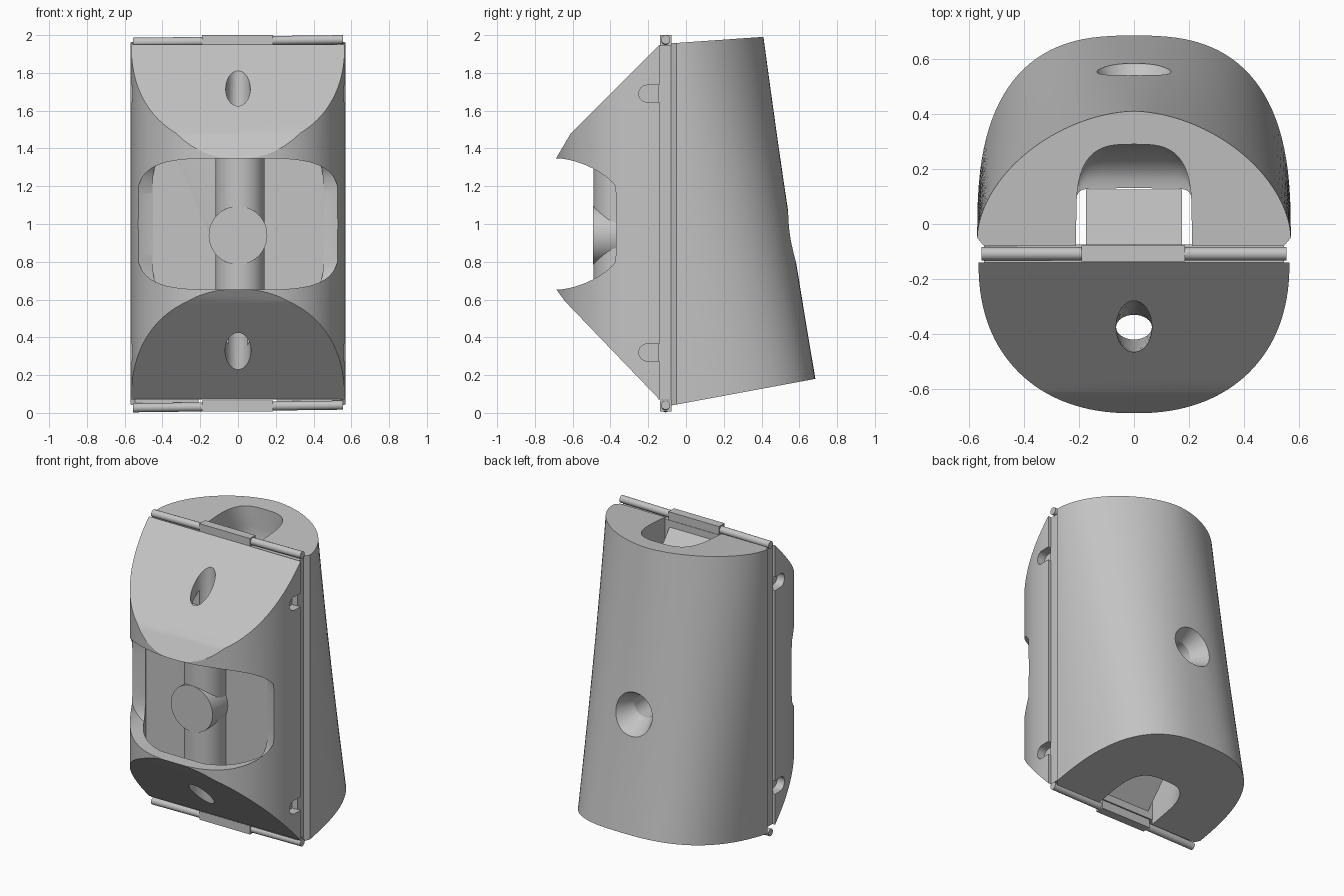
import bpy, bmesh, math
from mathutils import Vector

if "Cube" in bpy.data.objects:
    bpy.data.objects.remove(bpy.data.objects["Cube"])

grey = bpy.data.materials.new("plain grey")
grey.use_nodes = True
grey.diffuse_color = (0.55, 0.55, 0.55, 1)
grey.node_tree.nodes["Principled BSDF"].inputs["Base Color"].default_value = grey.diffuse_color


def loft(name, rings):
    """Closed solid through rings of equal point count."""
    bm = bmesh.new()
    rows = [[bm.verts.new(p) for p in ring] for ring in rings]
    n = len(rows[0])
    for a, b in zip(rows, rows[1:]):
        for i in range(n):
            j = (i + 1) % n
            bm.faces.new((a[i], a[j], b[j], b[i]))
    bm.faces.new(rows[0][::-1])
    bm.faces.new(rows[-1])
    bmesh.ops.recalc_face_normals(bm, faces=bm.faces)
    mesh = bpy.data.meshes.new(name)
    bm.to_mesh(mesh)
    bm.free()
    obj = bpy.data.objects.new(name, mesh)
    bpy.context.collection.objects.link(obj)
    mesh.materials.append(grey)
    return obj


def boolean(obj, cutter, operation="DIFFERENCE"):
    mod = obj.modifiers.new("cut", "BOOLEAN")
    mod.operation, mod.solver, mod.object = operation, "EXACT", cutter
    bpy.context.view_layer.objects.active = obj
    bpy.ops.object.modifier_apply(modifier=mod.name)
    bpy.data.objects.remove(cutter)


def arc(half, depth, power, steps, full=False):
    """Superellipse points, half or full turn."""
    pts = []
    for i in range(steps if full else steps + 1):
        a = (2 if full else 1) * math.pi * i / steps
        c, s = math.cos(a), math.sin(a)
        pts.append((math.copysign(abs(c) ** (2 / power), c) * half,
                    math.copysign(abs(s) ** (2 / power), s) * depth))
    return pts


def prism_x(name, profile, x0, x1):
    return loft(name, [[(x, y, z) for y, z in profile] for x in (x0, x1)])


def rod(name, sections, axis, sides=32):
    """Round solid along an axis; each section is (centre, radius, radius)."""
    rings = []
    for c, ra, rb in sections:
        ring = []
        for u, v in arc(ra, rb, 2, sides, True):
            d = {"x": (0, u, v), "y": (u, 0, v), "z": (u, v, 0)}[axis]
            ring.append(Vector(c) + Vector(d))
        rings.append(ring)
    return loft(name, rings)


def box(name, lo, hi):
    return prism_x(name, [(lo[1], lo[2]), (hi[1], lo[2]), (hi[1], hi[2]), (lo[1], hi[2])],
                   lo[0], hi[0])


def smooth(obj):
    bpy.ops.object.select_all(action="DESELECT")
    obj.select_set(True)
    bpy.context.view_layer.objects.active = obj
    bpy.ops.object.shade_smooth_by_angle(angle=math.radians(28))


def curved_shell(name, half, depth, power, profile):
    """Bowed plan trimmed by a side profile."""
    plan = [(x, -0.14 - y) for x, y in arc(half, depth, power, 64)]
    obj = loft(name, [[(x, y, z) for x, y in plan] for z in (0, 2)])
    boolean(obj, prism_x("profile_trimmer", profile, -1, 1), "INTERSECT")
    return obj


# Rear body: a domed plan that deepens downward between two tilted ends
rings = []
for k in range(13):
    t = k / 12
    depth = 0.735 - 0.275 * t - 0.008 * math.sin(math.pi * t)
    plan = [(x, y - 0.05) for x, y in arc(0.57, depth, 2.7 - 0.92 * t, 56)]
    plan += [(-0.545, -0.08), (0.545, -0.08)]
    ring = []
    for x, y in plan:
        low, high = 0.035 + 0.185 * (y + 0.1), 1.955 + 0.07 * (y + 0.1)
        ring.append((x, y, low + (high - low) * t))
    rings.append(ring)
body = loft("rear_body", rings)

# Channel through the body with a round-bottomed pocket at each end
offsets = [0.6 + 0.25 * (1 - math.cos(math.pi / 2 * i / 8)) for i in range(9)] + [1.1]
rings = []
for d in [-o for o in reversed(offsets)] + offsets:
    t = min(1, (abs(d) - 0.6) / 0.25)
    back = 0.13 + 0.16 * math.sqrt(max(0, 1 - (1 - t) ** 2))
    rings.append([(x, y, 1 + d) for x, y in arc(0.21, back, 9 - 5.8 * t, 32)]
                 + [(-0.21, -0.2, 1 + d), (0.21, -0.2, 1 + d)])
boolean(body, loft("channel_cutter", rings))

# Countersunk hole in the back
boolean(body, rod("countersink_cutter", [((0, y, 0.94), r, r) for y, r in
                  ((0, 0.075), (0.44, 0.075), (0.58, 0.15), (0.8, 0.15))], "y"))
smooth(body)

# Front shell with a hollow behind its nose
shell = curved_shell("front_shell", 0.565, 0.548, 2.25, [
    (0.1, 1.95), (-0.14, 1.95), (-0.61, 1.48), (-0.695, 1.335),
    (-0.695, 0.665), (-0.64, 0.59), (-0.14, 0.07), (0.1, 0.07)])
boolean(shell, curved_shell("hollow_cutter", 0.485, 0.47, 2.25, [
    (-0.33, 1.66), (-0.54, 1.45), (-0.62, 1.31),
    (-0.62, 0.69), (-0.57, 0.62), (-0.33, 0.36)]))

# Rounded window with a tapering rim
boolean(shell, loft("window_cutter", [
    [(x, y, 1 + z) for x, z in arc(half, 0.348, 4.2, 64, True)]
    for y, half in ((-1, 0.54), (-0.375, 0.54), (-0.335, 0.46))]))

# Slots in the sides
for sx in (-1, 1):
    for z in (0.32, 1.69):
        profile = [(-0.205 - v, z + u) for u, v in arc(0.045, 0.045, 2, 16)]
        profile += [(-0.1, z - 0.045), (-0.1, z + 0.045)]
        boolean(shell, prism_x("side_slot_cutter", profile, sx * 0.505, sx * 0.7))

# Upright column and round boss inside the window
plan = [(0.01 + x, -0.36 - y) for x, y in arc(0.13, 0.13, 2, 32)]
plan += [(-0.12, -0.3), (0.14, -0.3)]
column = loft("column", [[(x, y, z) for x, y in plan] for z in (0.47, 1.56)])
boss = rod("boss", [((0, y, 0.94), 0.155, 0.155) for y in (-0.3, -0.492)], "y", 48)

# Upright bore through shell, column and boss, oval where it meets the slopes
for part in (shell, column, boss):
    boolean(part, rod("bore_cutter", [
        ((0, -0.39, 0.0), 0.07, 0.105), ((0, -0.39, 0.44), 0.068, 0.09),
        ((0, -0.375, 0.7), 0.065, 0.045), ((0, -0.375, 1.3), 0.065, 0.045),
        ((0, -0.375, 1.61), 0.065, 0.09), ((0, -0.375, 2.1), 0.067, 0.105)], "z"))
    smooth(part)

# Joint plate between the halves
box("joint_plate", (-0.545, -0.145, 0.07), (0.545, -0.075, 1.945))

# Pad with sloping ends inside the channel
prism_x("channel_pad", [(-0.1, 1.93), (0.125, 1.66), (0.125, 0.34), (-0.1, 0.09)],
        -0.175, 0.175)

# Hinge pins and knuckles at both ends
for name, z in (("top", 1.97), ("bottom", 0.035)):
    smooth(rod(name + "_hinge_pin", [((-0.555, -0.108, z - 0.008), 0.024, 0.024),
                                     ((0.555, -0.108, z + 0.006), 0.024, 0.024)], "x", 20))
    box(name + "_hinge_knuckle", (-0.19, -0.137, z - 0.027), (0.185, -0.078, z + 0.03))
